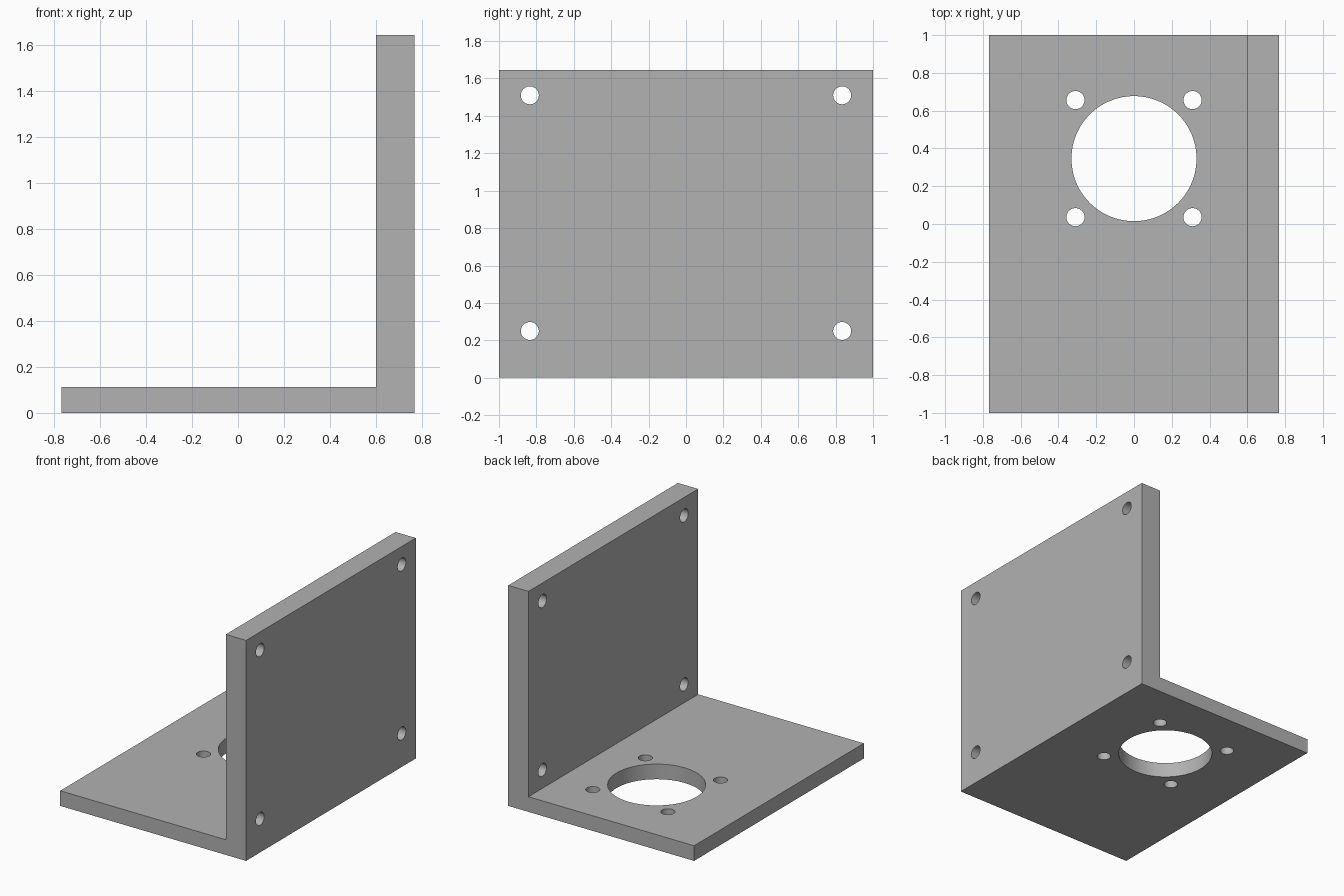
import bpy, bmesh, math
from mathutils import Matrix

default = bpy.data.objects.get("Cube")
if default:
    bpy.data.objects.remove(default, do_unlink=True)

HALF_X, HALF_Y, HEIGHT = 0.767, 1.0, 1.645
WALL_X, BASE_Z = 0.6, 0.113

grey = bpy.data.materials.new("plain grey")
grey.use_nodes = True
colour = (0.445, 0.445, 0.445, 1)
grey.diffuse_color = colour
grey.node_tree.nodes["Principled BSDF"].inputs["Base Color"].default_value = colour


def make_object(name, bm):
    bmesh.ops.recalc_face_normals(bm, faces=bm.faces)
    mesh = bpy.data.meshes.new(name)
    bm.to_mesh(mesh)
    bm.free()
    mesh.materials.append(grey)
    obj = bpy.data.objects.new(name, mesh)
    bpy.context.collection.objects.link(obj)
    return obj


def add_drill(bm, centre, radius, axis, sides):
    """Closed cylinder that passes right through a plate."""
    turn = Matrix.Rotation(math.pi / 2, 4, "Y") if axis == "X" else Matrix()
    bmesh.ops.create_cone(bm, cap_ends=True, segments=sides, radius1=radius,
                          radius2=radius, depth=0.3,
                          matrix=Matrix.Translation(centre) @ turn)


# L-shaped profile extruded from front to back
bm = bmesh.new()
profile = [(-HALF_X, 0), (HALF_X, 0), (HALF_X, HEIGHT),
           (WALL_X, HEIGHT), (WALL_X, BASE_Z), (-HALF_X, BASE_Z)]
face = bm.faces.new([bm.verts.new((x, -HALF_Y, z)) for x, z in profile])
extruded = bmesh.ops.extrude_face_region(bm, geom=[face])["geom"]
bmesh.ops.translate(bm, vec=(0, 2 * HALF_Y, 0),
                    verts=[v for v in extruded if isinstance(v, bmesh.types.BMVert)])
bracket = make_object("angle_bracket", bm)

# Motor opening with its four screw holes, and the four wall screw holes
bm = bmesh.new()
hole_y, hole_r = 0.346, 0.048
add_drill(bm, (0, hole_y, BASE_Z / 2), 0.331, "Z", 96)
for a in (-1, 1):
    for b in (-1, 1):
        add_drill(bm, (a * 0.31, hole_y + b * 0.31, BASE_Z / 2), hole_r, "Z", 48)
        add_drill(bm, ((WALL_X + HALF_X) / 2, a * 0.835, 0.88 + b * 0.63),
                  hole_r, "X", 48)
cutter = make_object("hole_cutter", bm)
cutter.hide_render = True

# Cut the holes, then discard the cutter
cut = bracket.modifiers.new("holes", "BOOLEAN")
cut.operation = "DIFFERENCE"
cut.solver = "EXACT"
cut.object = cutter
bpy.ops.object.select_all(action="DESELECT")
bracket.select_set(True)
bpy.context.view_layer.objects.active = bracket
bpy.ops.object.modifier_apply(modifier=cut.name)
bpy.data.objects.remove(cutter, do_unlink=True)

# Smooth hole walls, sharp plate edges
bpy.ops.object.shade_smooth_by_angle(angle=math.radians(30))
